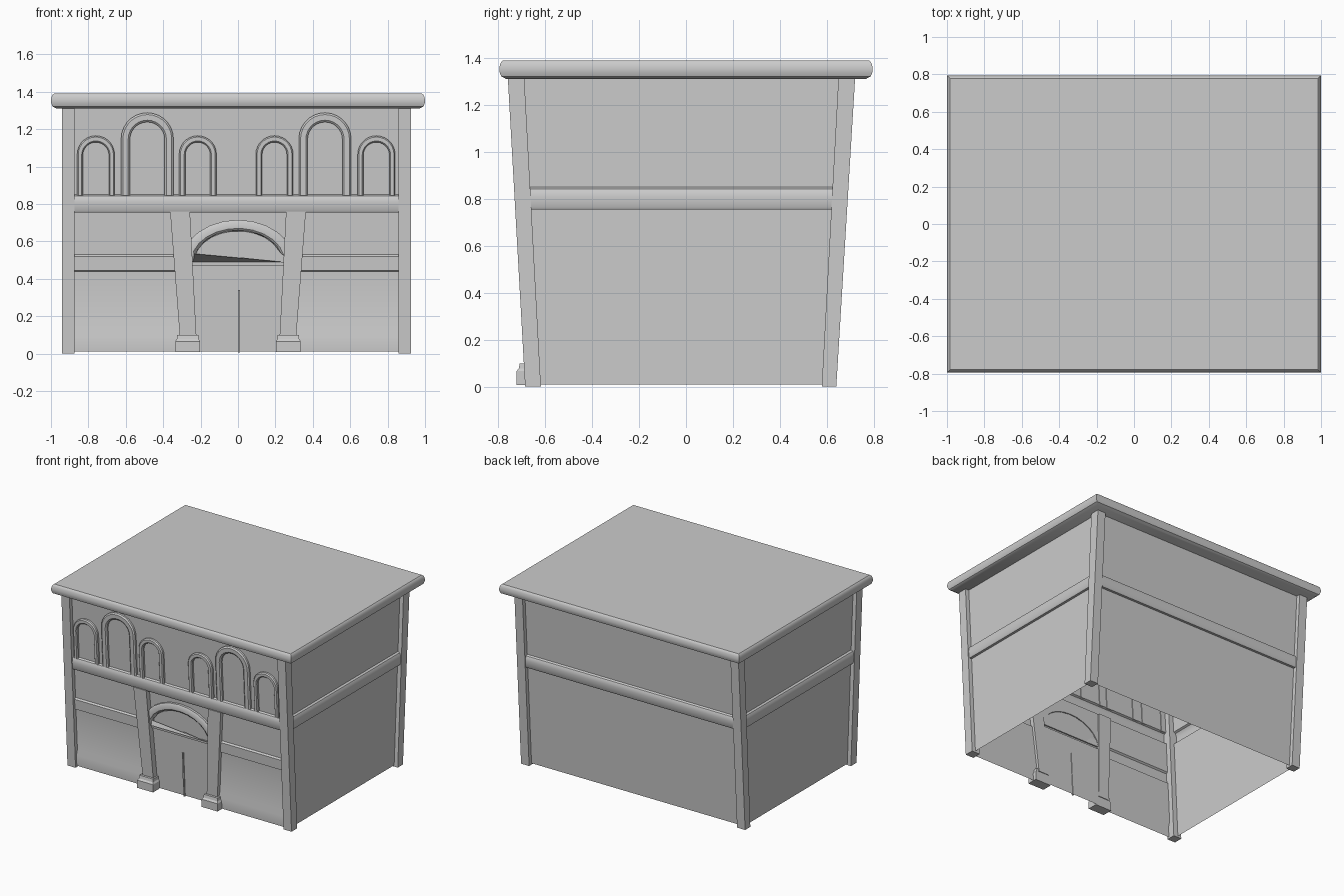
import bpy, bmesh, math
from mathutils import Vector

cube = bpy.data.objects.get("Cube")
if cube:
    bpy.data.objects.remove(cube, do_unlink=True)

stone = bpy.data.materials.new("grey_stone")
stone.use_nodes = True
GREY = (0.6, 0.6, 0.6, 1)
stone.diffuse_color = GREY
stone.node_tree.nodes["Principled BSDF"].inputs["Base Color"].default_value = GREY

CX = -0.0075      # middle of the facade
HALF = 0.933      # half width to the outer post faces
POST = 0.067      # post thickness
WALL_IN = 0.03    # how far walls sit behind the post faces
ROOF_Z = 1.32


def front(z):     # leaning front plane
    return -0.685 - 0.056 * z


def back(z):      # leaning back plane
    return 0.64 + 0.061 * z


def add(name, verts, faces, solid=True, smooth=False):
    mesh = bpy.data.meshes.new(name)
    mesh.from_pydata(verts, [], faces)
    if solid:
        bm = bmesh.new()
        bm.from_mesh(mesh)
        bmesh.ops.recalc_face_normals(bm, faces=bm.faces)
        bm.to_mesh(mesh)
        bm.free()
    obj = bpy.data.objects.new(name, mesh)
    bpy.context.collection.objects.link(obj)
    mesh.materials.append(stone)
    if smooth:
        bpy.context.view_layer.objects.active = obj
        for other in bpy.context.selected_objects:
            other.select_set(False)
        obj.select_set(True)
        bpy.ops.object.shade_smooth_by_angle(angle=math.radians(35))
    return obj


def hexa(name, bottom, top):
    """Box from two rings of four points."""
    sides = [(i, (i + 1) % 4, (i + 1) % 4 + 4, i + 4) for i in range(4)]
    return add(name, bottom + top, [(3, 2, 1, 0), (4, 5, 6, 7)] + sides)


def rect(x0, x1, y0, y1, z):
    return [(x0, y0, z), (x1, y0, z), (x1, y1, z), (x0, y1, z)]


def sheet(name, profile, start, end):
    """Open wall sweeping an (inset, height) profile between two ends."""
    n = len(profile)
    verts = [start(d, z) for d, z in profile] + [end(d, z) for d, z in profile]
    faces = [(i, n + i, n + i + 1, i + 1) for i in range(n - 1)]
    return add(name, verts, faces, solid=False, smooth=True)


def facade(x):
    return lambda d, z: (x, front(z) + d, z)


def rear(x):
    return lambda d, z: (x, back(z) - d, z)


def flank(s, plane, inward):
    return lambda d, z: (CX + s * (HALF - d), plane(z) + inward * WALL_IN, z)


def arch(half, base, top, steps=14, squash=1.0):
    """Outline of an open arch, from the left foot over to the right foot."""
    spring = top - half * squash
    pts = [(-half, base)] if spring > base else []
    for i in range(steps + 1):
        a = math.pi * (1 - i / steps)
        pts.append((half * math.cos(a), spring + half * squash * math.sin(a)))
    return pts + ([(half, base)] if spring > base else [])


def arch_ring(name, cx, outer, inner, face, rear_d):
    """Raised band between two matching arch outlines, with softened edges."""
    n = len(outer)
    soft = 0.008

    def mix(k):
        return [(o[0] + (i[0] - o[0]) * k, o[1] + (i[1] - o[1]) * k)
                for o, i in zip(outer, inner)]
    layers = [(outer, rear_d), (outer, face + soft), (mix(0.2), face),
              (mix(0.8), face), (inner, face + soft), (inner, rear_d)]
    verts = [(cx + x, front(z) + d, z) for pts, d in layers for x, z in pts]
    m = len(layers)
    faces = [(k * n + i, k * n + i + 1, (k + 1) % m * n + i + 1, (k + 1) % m * n + i)
             for k in range(m) for i in range(n - 1)]
    faces += [tuple(k * n + e for k in range(m)) for e in (0, n - 1)]
    return add(name, verts, faces, smooth=True)


# Walls with the rounded string course
course = [(WALL_IN, 0.755), (0.012, 0.755), (0.006, 0.765), (0.006, 0.81),
          (0.009, 0.83), (0.016, 0.843), (WALL_IN, 0.85)]
full = [(WALL_IN, 0.01)] + course + [(WALL_IN, ROOF_Z)]
edge = HALF - WALL_IN
sheet("right_wall", full, flank(1, front, 1), flank(1, back, -1))
sheet("left_wall", full, flank(-1, back, -1), flank(-1, front, 1))
sheet("back_wall", full, rear(CX + edge), rear(CX - edge))
sheet("front_upper_wall", course + [(WALL_IN, ROOF_Z)], facade(CX - edge), facade(CX + edge))

# Lower front walls with plinth and belt
panels = [(0.016, 0.01), (0.016, 0.09), (WALL_IN, 0.13), (WALL_IN, 0.44),
          (0.018, 0.445), (0.018, 0.52), (WALL_IN, 0.53), (WALL_IN, 0.76)]
sheet("front_lower_wall_a", panels, facade(CX - edge), facade(-0.27))
sheet("front_lower_wall_b", panels, facade(0.27), facade(CX + edge))

# Doorway: leaves, lintel, tympanum, arch and centre strip
door = [(0.045, 0.01), (0.045, 0.47), (0.03, 0.47), (0.03, 0.49), (0.04, 0.49), (0.04, 0.76)]
sheet("door_and_tympanum", door, facade(-0.27), facade(0.27))
arch_ring("door_arch", 0, arch(0.30, 0.49, 0.715, 12, 0.75),
          arch(0.24, 0.49, 0.66, 12, 0.708), 0.014, 0.045)
hexa("door_strip",
     rect(0, 0.01, front(0.01) + 0.036, front(0.01) + 0.05, 0.005),
     rect(0, 0.01, front(0.34) + 0.036, front(0.34) + 0.05, 0.34))

# Sloping pillars on stepped bases either side of the door
for s, side in ((1, "left"), (-1, "right")):
    def block(x0, x1, y0, y1, z):
        return rect(min(s * x0, s * x1), max(s * x0, s * x1), y0, y1, z)
    hexa(side + "_pillar",
         block(0.222, 0.31, front(0.08), front(0.08) + 0.05, 0.08),
         block(0.257, 0.363, front(0.76) + 0.002, front(0.76) + 0.05, 0.76))
    hexa(side + "_pillar_base",
         block(0.202, 0.335, -0.722, -0.645, 0.008), block(0.202, 0.335, -0.722, -0.645, 0.066))
    hexa(side + "_pillar_base_slope",
         block(0.202, 0.335, -0.722, -0.645, 0.066), block(0.21, 0.327, -0.712, -0.645, 0.078))
    hexa(side + "_pillar_base_cap",
         block(0.21, 0.327, -0.712, -0.645, 0.078), block(0.212, 0.325, -0.708, -0.645, 0.1))

# Corner posts
for s, side in ((1, "left"), (-1, "right")):
    x0, x1 = sorted((CX + s * HALF, CX + s * (HALF - POST)))
    hexa("front_%s_post" % side,
         rect(x0, x1, front(0), front(0) + POST, 0),
         rect(x0, x1, front(ROOF_Z), front(ROOF_Z) + POST + 0.003, ROOF_Z))
    hexa("back_%s_post" % side,
         rect(x0, x1, back(0) - POST + 0.005, back(0), 0),
         rect(x0, x1, back(ROOF_Z) - POST - 0.004, back(ROOF_Z), ROOF_Z))

# Upper window frames: small, large, small on each half
for s, side in ((1, "left"), (-1, "right")):
    for i, (x, half, rim, top, thick) in enumerate((
            (0.205, 0.1, 0.066, 1.165, 0.035),
            (0.475, 0.14, 0.093, 1.288, 0.05),
            (0.75, 0.1, 0.07, 1.165, 0.035))):
        arch_ring("%s_window_frame_%d" % (side, i + 1), s * x - 0.01,
                  arch(half, 0.845, top), arch(rim, 0.845, top - thick), 0.008, 0.035)

# Roof slab with rounded rim
rings = [(0.03, 1.31), (0.008, 1.322), (0.001, 1.34), (0, 1.355), (0.003, 1.373), (0.008, 1.383), (0.016, 1.39)]
verts = [p for d, z in rings for p in rect(-1 + d, 1 - d, -0.795 + d, 0.795 - d, z)]
last = 4 * (len(rings) - 1)
faces = [(4 * k + i, 4 * k + (i + 1) % 4, 4 * k + 4 + (i + 1) % 4, 4 * k + 4 + i)
         for k in range(len(rings) - 1) for i in range(4)]
faces += [(3, 2, 1, 0), tuple(last + i for i in range(4))]
add("roof_slab", verts, faces, smooth=True)
